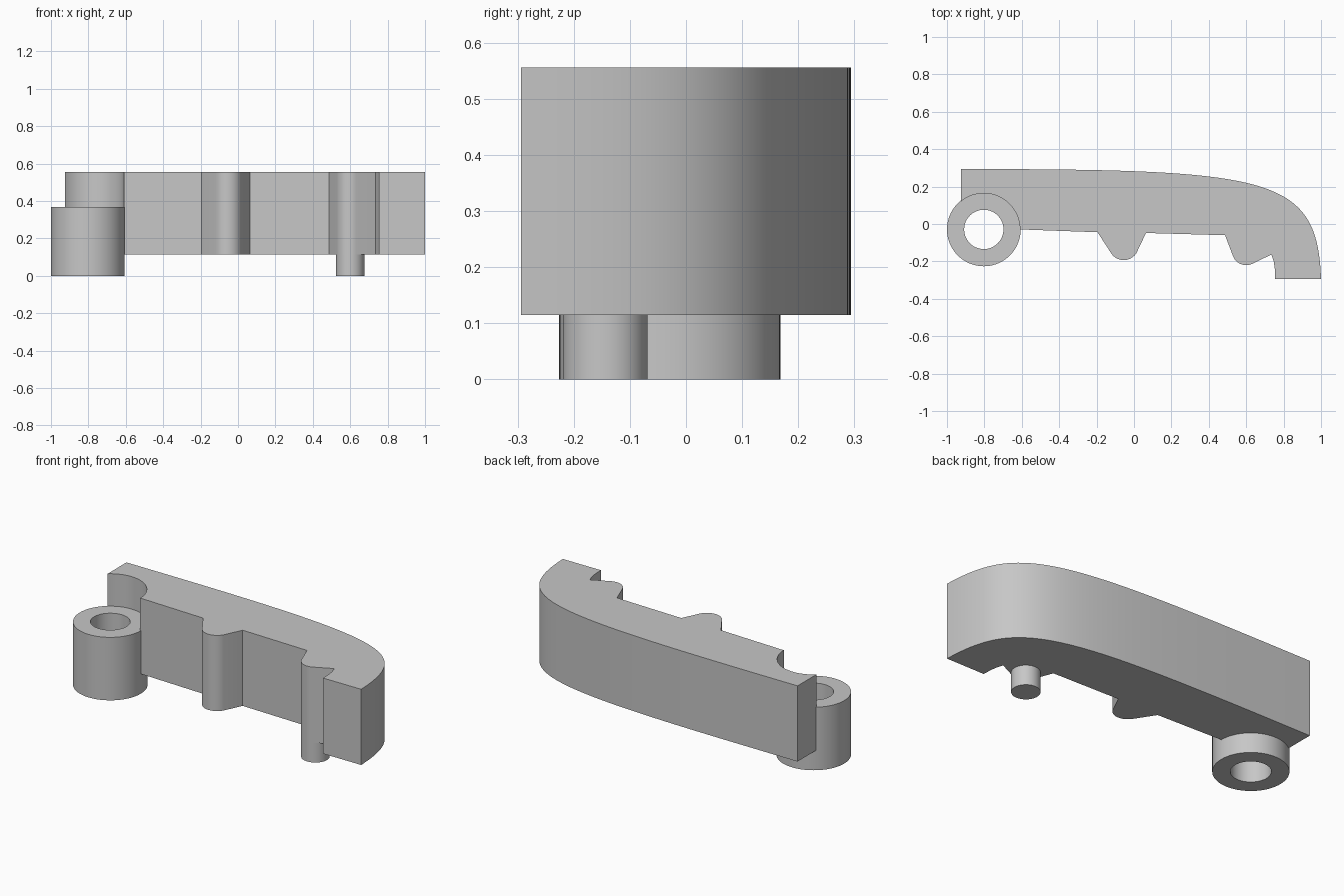
import bpy, bmesh
from math import cos, sin, radians, acos, asin, degrees
from mathutils import Vector
from mathutils.geometry import interpolate_bezier

if "Cube" in bpy.data.objects:
    bpy.data.objects.remove(bpy.data.objects["Cube"])

grey = bpy.data.materials.new("plain_grey")
grey.use_nodes = True
colour = (0.57, 0.57, 0.57, 1)
grey.diffuse_color = colour
grey.node_tree.nodes["Principled BSDF"].inputs["Base Color"].default_value = colour


def arc(centre, r, start, end, steps):
    """Points along an arc, angles in degrees."""
    angles = [radians(start + (end - start) * i / steps) for i in range(steps + 1)]
    return [(centre[0] + r * cos(a), centre[1] + r * sin(a)) for a in angles]


def finish(name, bm):
    bmesh.ops.recalc_face_normals(bm, faces=bm.faces)
    mesh = bpy.data.meshes.new(name)
    bm.to_mesh(mesh)
    bm.free()
    mesh.materials.append(grey)
    obj = bpy.data.objects.new(name, mesh)
    bpy.context.collection.objects.link(obj)
    bpy.ops.object.select_all(action='DESELECT')
    obj.select_set(True)
    bpy.context.view_layer.objects.active = obj
    bpy.ops.object.shade_smooth_by_angle(angle=radians(25))
    return obj


def prism(name, outline, z0, z1):
    """Extrude a closed plan outline between two heights."""
    bm = bmesh.new()
    face = bm.faces.new([bm.verts.new((x, y, z0)) for x, y in outline])
    out = bmesh.ops.extrude_face_region(bm, geom=[face])
    top = [v for v in out["geom"] if isinstance(v, bmesh.types.BMVert)]
    bmesh.ops.translate(bm, verts=top, vec=(0, 0, z1 - z0))
    return finish(name, bm)


def tube(name, centre, r_out, r_in, z0, z1, steps=96):
    """Ring with a through hole."""
    bm = bmesh.new()
    loops = []
    for r, z in ((r_out, z0), (r_out, z1), (r_in, z1), (r_in, z0)):
        loops.append([bm.verts.new((x, y, z)) for x, y in arc(centre, r, 0, 360, steps)[:-1]])
    for k in range(4):
        a, b = loops[k], loops[(k + 1) % 4]
        for i in range(steps):
            j = (i + 1) % steps
            bm.faces.new((a[i], a[j], b[j], b[i]))
    return finish(name, bm)


pivot = (-0.803, -0.029)
pin = (0.6, -0.144)
left, back, cut = -0.925, 0.294, 0.193

# Lever body: curved back, hooked tip, two rounded lobes, pivot cutout
curve = interpolate_bezier(Vector((left, back)), Vector((0.73, 0.292)),
                           Vector((0.98, 0.26)), Vector((1, -back)), 64)
outline = [(p.x, p.y) for p in curve]
outline += [(0.755, -back), (0.753, -0.24), (0.747, -0.2), (0.735, -0.163)]
outline += arc(pin, 0.076, 295, 201, 16)
outline += [(0.487, -0.06), (0.064, -0.048)]
outline += arc((-0.055, -0.113), 0.08, 329, 217, 16)
outline += [(-0.195, -0.044)]
outline += arc(pivot, cut, 0, degrees(acos((left - pivot[0]) / cut)), 32)
prism("lever_body", outline, 0.115, 0.556)

# Pivot ring and locating pin
tube("pivot_ring", pivot, 0.197, 0.105, 0, 0.367)
prism("locating_pin", arc(pin, 0.0755, 0, 360, 48)[:-1], 0, 0.2)
